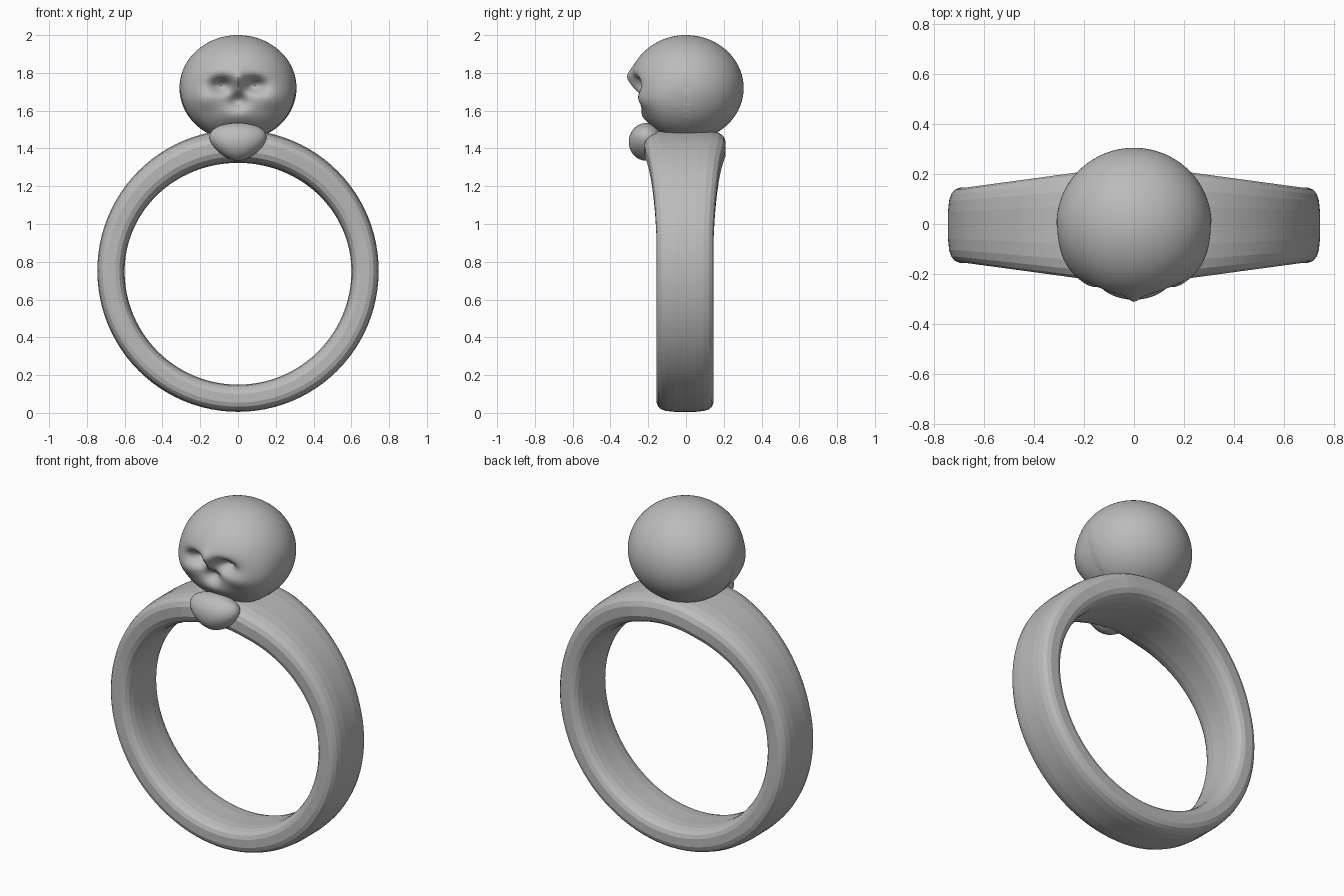
import bpy, bmesh, math

if "Cube" in bpy.data.objects:
    bpy.data.objects.remove(bpy.data.objects["Cube"])

metal = bpy.data.materials.new("grey metal")
metal.diffuse_color = (0.5, 0.5, 0.5, 1)
metal.use_nodes = True
metal.node_tree.nodes["Principled BSDF"].inputs["Base Color"].default_value = metal.diffuse_color


def make_object(name, bm, smooth_angle):
    bmesh.ops.recalc_face_normals(bm, faces=bm.faces)
    mesh = bpy.data.meshes.new(name)
    bm.to_mesh(mesh)
    bm.free()
    mesh.materials.append(metal)
    ob = bpy.data.objects.new(name, mesh)
    bpy.context.collection.objects.link(ob)
    bpy.ops.object.select_all(action='DESELECT')
    bpy.context.view_layer.objects.active = ob
    ob.select_set(True)
    bpy.ops.object.shade_smooth_by_angle(angle=math.radians(smooth_angle))
    return ob


def ramp(v, a, b):
    t = max(0, min(1, (v - a) / (b - a)))
    return t * t * (3 - 2 * t)


def gauss(x, z, cx, cz, sx, sz):
    return math.exp(-((x - cx) / sx) ** 2 - ((z - cz) / sz) ** 2)


def spow(v, e):
    return math.copysign(abs(v) ** e, v)


# Band: rounded section swept round, wider and thicker towards the head
bm = bmesh.new()
SEG, SIDES = 96, 20
rows = []
for i in range(SEG):
    a = 2 * math.pi * i / SEG
    s, c = math.sin(a), math.cos(a)
    up = max(0, c)
    outer = 0.745 + 0.005 * up
    inner = 0.6 - 0.027 * up ** 2
    width = 0.152
    if c > 0:
        width += 0.064 * min(1, max(0, (0.72 - abs(s) * 0.745) / 0.5))
    row = []
    for j in range(SIDES):
        t = 2 * math.pi * (j + 0.5) / SIDES
        r = (outer + inner) / 2 + (outer - inner) / 2 * spow(math.cos(t), 0.62)
        y = -0.005 + width * spow(math.sin(t), 0.55)
        row.append(bm.verts.new((r * s, y, 0.75 + r * c)))
    rows.append(row)
for i in range(SEG):
    p, q = rows[i], rows[(i + 1) % SEG]
    for j in range(SIDES):
        k = (j + 1) % SIDES
        bm.faces.new((p[j], p[k], q[k], q[j]))
make_object("ring_band", bm, 4)

# Head: dome with flattened face, eye sockets and nose hollow
bm = bmesh.new()
bmesh.ops.create_uvsphere(bm, u_segments=128, v_segments=80, radius=1)
for v in bm.verts:
    a, b, c = v.co
    z = 1.72 + 0.28 * c
    x, y = 0.31 * a, 0.305 * b
    if b < 0:
        r = math.hypot(a, b)
        k = r / (abs(a) ** 3 + abs(b) ** 3) ** (1 / 3) if r > 1e-6 else 1
        w = ramp(z, 1.82, 1.64)
        x += w * (0.305 * a * k - x)
        y += w * (-0.25 * abs(b) * k - y)
        front = ramp(-b, 0.2, 0.6)
        dent = 0.0
        for side in (-1, 1):
            dent += 0.085 * gauss(x, z, side * 0.085, 1.735, 0.06, 0.04)
            dent -= 0.02 * gauss(x, z, side * 0.17, 1.66, 0.07, 0.05)
        dent += 0.05 * gauss(x, z, 0, 1.655, 0.045, 0.04)
        dent -= 0.035 * gauss(x, z, 0, 1.75, 0.035, 0.06)
        dent -= 0.02 * gauss(x, z, 0, 1.57, 0.1, 0.05)
        y += dent * front
    v.co = (x, y, z)
make_object("head", bm, 40)

# Chin: small lump tapering downwards on the front of the band
bm = bmesh.new()
bmesh.ops.create_uvsphere(bm, u_segments=48, v_segments=32, radius=1)
for v in bm.verts:
    a, b, c = v.co
    v.co = (0.145 * a * (1 + 0.3 * c), -0.21 + 0.093 * b, 1.435 + 0.1 * c)
make_object("chin", bm, 40)
